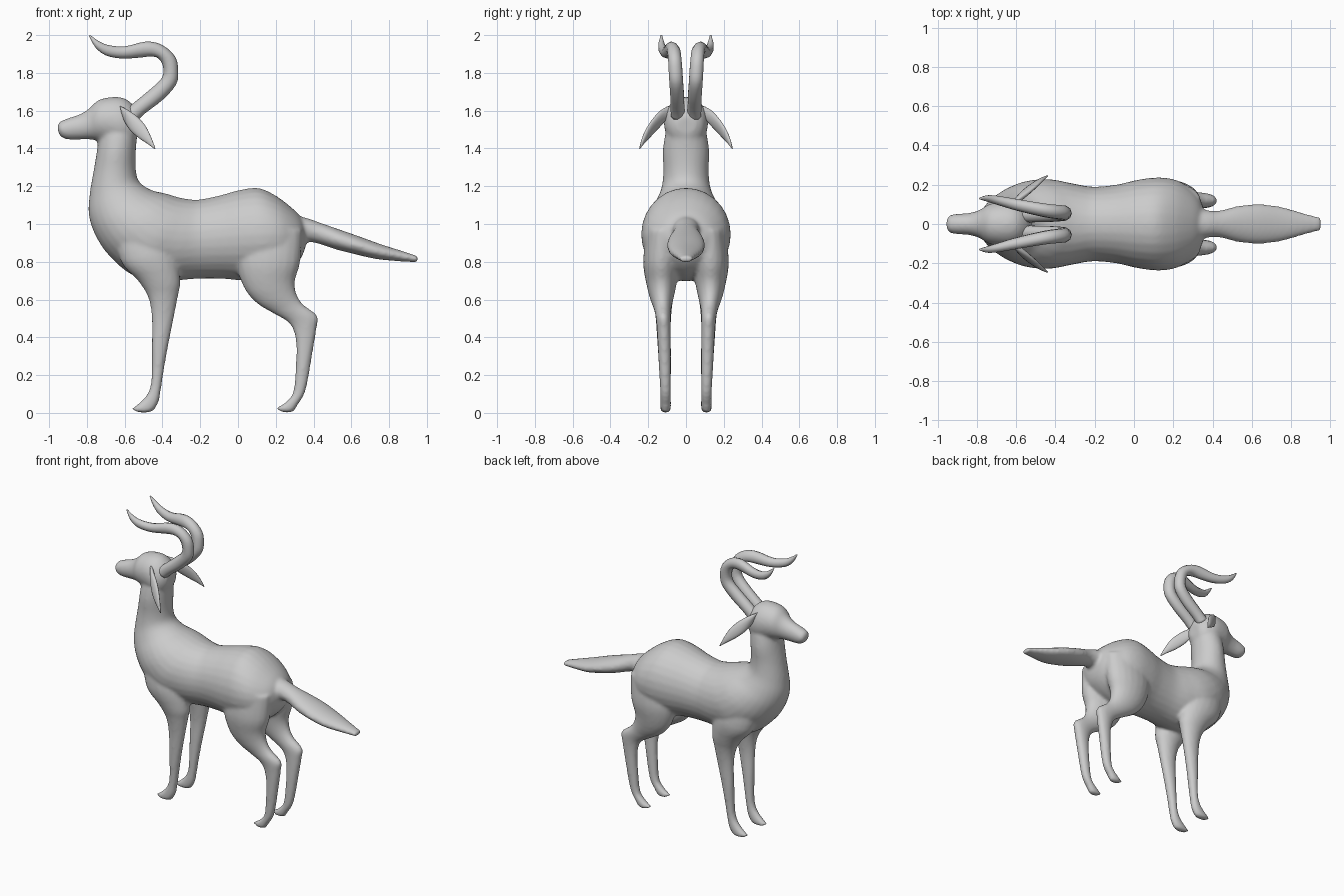
import bpy, bmesh, math
from mathutils import Vector


def spline(a, b, c, d, t):
    """Catmull-Rom blend of four station tuples."""
    return [0.5 * (2*q + (r-p)*t + (2*p-5*q+4*r-s)*t*t + (3*q-p-3*r+s)*t**3)
            for p, q, r, s in zip(a, b, c, d)]


def loft(bm, stations, side=1, segs=20, steps=4):
    """Skin elliptical rings. Station: edge point xz, opposite edge xz, y centre, y half-width."""
    n = len(stations)
    rows = []
    for i in range(n - 1):
        quad = [stations[min(max(i + k, 0), n - 1)] for k in (-1, 0, 1, 2)]
        rows += [spline(*quad, s / steps) for s in range(steps)]
    rows.append(stations[-1])
    rings = []
    for xa, za, xb, zb, y, w in rows:
        c = Vector(((xa + xb) / 2, side * y, (za + zb) / 2))
        u = Vector((xa - xb, 0, za - zb)) / 2
        v = Vector((0, w, 0))
        rings.append([bm.verts.new(c + u * math.cos(a) + v * math.sin(a))
                      for a in (2 * math.pi * k / segs for k in range(segs))])
    faces = [bm.faces.new(rings[0]), bm.faces.new(rings[-1])]
    for r0, r1 in zip(rings, rings[1:]):
        for k in range(segs):
            j = (k + 1) % segs
            faces.append(bm.faces.new((r0[k], r0[j], r1[j], r1[k])))
    bmesh.ops.recalc_face_normals(bm, faces=faces)


def finish(bm, name):
    mesh = bpy.data.meshes.new(name)
    bm.to_mesh(mesh)
    bm.free()
    for p in mesh.polygons:
        p.use_smooth = True
    ob = bpy.data.objects.new(name, mesh)
    bpy.context.collection.objects.link(ob)
    return ob


# Neck and torso, throat to rump
torso = [(-.735, 1.50, -.525, 1.55, 0, .10), (-.745, 1.40, -.54, 1.40, 0, .122),
         (-.765, 1.28, -.54, 1.28, 0, .12), (-.785, 1.16, -.52, 1.22, 0, .13),
         (-.79, 1.05, -.46, 1.18, 0, .16), (-.755, .94, -.40, 1.165, 0, .197),
         (-.68, .83, -.36, 1.155, 0, .222), (-.55, .725, -.31, 1.14, 0, .228),
         (-.38, .70, -.25, 1.13, 0, .207), (-.22, .71, -.20, 1.13, 0, .19),
         (-.08, .71, -.10, 1.15, 0, .20), (.03, .70, .01, 1.18, 0, .225),
         (.15, .70, .11, 1.19, 0, .237), (.25, .74, .20, 1.15, 0, .22),
         (.32, .80, .28, 1.09, 0, .17), (.355, .87, .33, 1.04, 0, .11),
         (.362, .94, .355, .99, 0, .04)]
# Head, nose to crown
head = [(-.957, 1.515, -.952, 1.485, 0, .02), (-.945, 1.54, -.935, 1.46, 0, .043),
        (-.90, 1.56, -.90, 1.447, 0, .052), (-.84, 1.58, -.84, 1.447, 0, .056),
        (-.79, 1.61, -.78, 1.447, 0, .072), (-.74, 1.655, -.74, 1.44, 0, .10),
        (-.67, 1.672, -.67, 1.42, 0, .115), (-.60, 1.665, -.62, 1.40, 0, .115),
        (-.545, 1.62, -.56, 1.42, 0, .09), (-.52, 1.57, -.53, 1.47, 0, .05)]
# Legs, body to toe
front_leg = [(-.66, .98, -.38, 1.0, .12, .08), (-.62, .80, -.33, .85, .13, .092),
             (-.53, .70, -.305, .70, .125, .075), (-.475, .61, -.315, .63, .122, .057),
             (-.457, .50, -.34, .50, .12, .041), (-.457, .35, -.37, .35, .115, .036),
             (-.457, .22, -.393, .22, .11, .032), (-.467, .13, -.408, .12, .108, .029),
             (-.50, .075, -.423, .05, .108, .029), (-.545, .036, -.46, .004, .108, .028),
             (-.566, .022, -.53, .002, .108, .019)]
hind_leg = [(.0, .95, .34, .97, .12, .09), (-.01, .80, .33, .80, .13, .097),
            (.03, .665, .302, .70, .13, .08), (.10, .58, .31, .63, .128, .062),
            (.19, .525, .345, .575, .124, .046), (.27, .475, .42, .515, .12, .039),
            (.303, .40, .417, .45, .117, .036), (.308, .30, .392, .30, .113, .034),
            (.301, .18, .372, .18, .11, .031), (.288, .10, .352, .10, .108, .029),
            (.25, .055, .322, .05, .108, .029), (.22, .037, .29, .004, .108, .027),
            (.198, .022, .24, .002, .108, .019)]
# Leaf-shaped tail
tail = [(.28, 1.05, .28, .90, 0, .085), (.37, 1.03, .37, .905, 0, .07),
        (.44, 1.005, .43, .895, 0, .068), (.54, .97, .52, .865, 0, .092),
        (.64, .935, .62, .84, 0, .101), (.75, .895, .73, .815, 0, .09),
        (.86, .86, .85, .803, 0, .058), (.953, .83, .95, .797, 0, .033)]

# Body: all lofts fused into one smooth skin
bm = bmesh.new()
for part in (torso, head, tail):
    loft(bm, part, segs=28)
for side in (1, -1):
    loft(bm, front_leg, side)
    loft(bm, hind_leg, side)
body = finish(bm, "body")
rm = body.modifiers.new("fuse", 'REMESH')
rm.mode = 'VOXEL'
rm.voxel_size = .011
rm.use_smooth_shade = True
sm = body.modifiers.new("soften", 'SMOOTH')
sm.factor = .5
sm.iterations = 7

# Horns: S-curve sweeping back, up and forward
horn = [(-.60, 1.60, -.53, 1.55, .045, .037), (-.55, 1.643, -.487, 1.59, .045, .038),
        (-.466, 1.712, -.397, 1.659, .047, .038), (-.402, 1.775, -.328, 1.738, .052, .038),
        (-.397, 1.835, -.317, 1.81, .056, .038), (-.422, 1.877, -.332, 1.885, .06, .037),
        (-.462, 1.887, -.40, 1.947, .066, .036), (-.519, 1.881, -.485, 1.966, .078, .034),
        (-.615, 1.876, -.60, 1.94, .10, .03), (-.70, 1.893, -.685, 1.947, .12, .024),
        (-.755, 1.935, -.735, 1.967, .13, .017), (-.79, 1.998, -.782, 2.0, .13, .004)]
# Ears: thin drooping leaves
ear = [(-.625, 1.625, -.615, 1.575, .09, .02), (-.585, 1.605, -.597, 1.535, .125, .022),
       (-.535, 1.57, -.57, 1.495, .16, .02), (-.49, 1.52, -.525, 1.455, .197, .016),
       (-.46, 1.46, -.48, 1.425, .225, .011), (-.437, 1.40, -.443, 1.398, .245, .003)]
for name, part, segs in (("horns", horn, 10), ("ears", ear, 14)):
    bm = bmesh.new()
    loft(bm, part, segs=segs, steps=3)
    ob = finish(bm, name)
    mir = ob.modifiers.new("pair", 'MIRROR')
    mir.use_axis = (False, True, False)
    mir.use_mirror_merge = False
